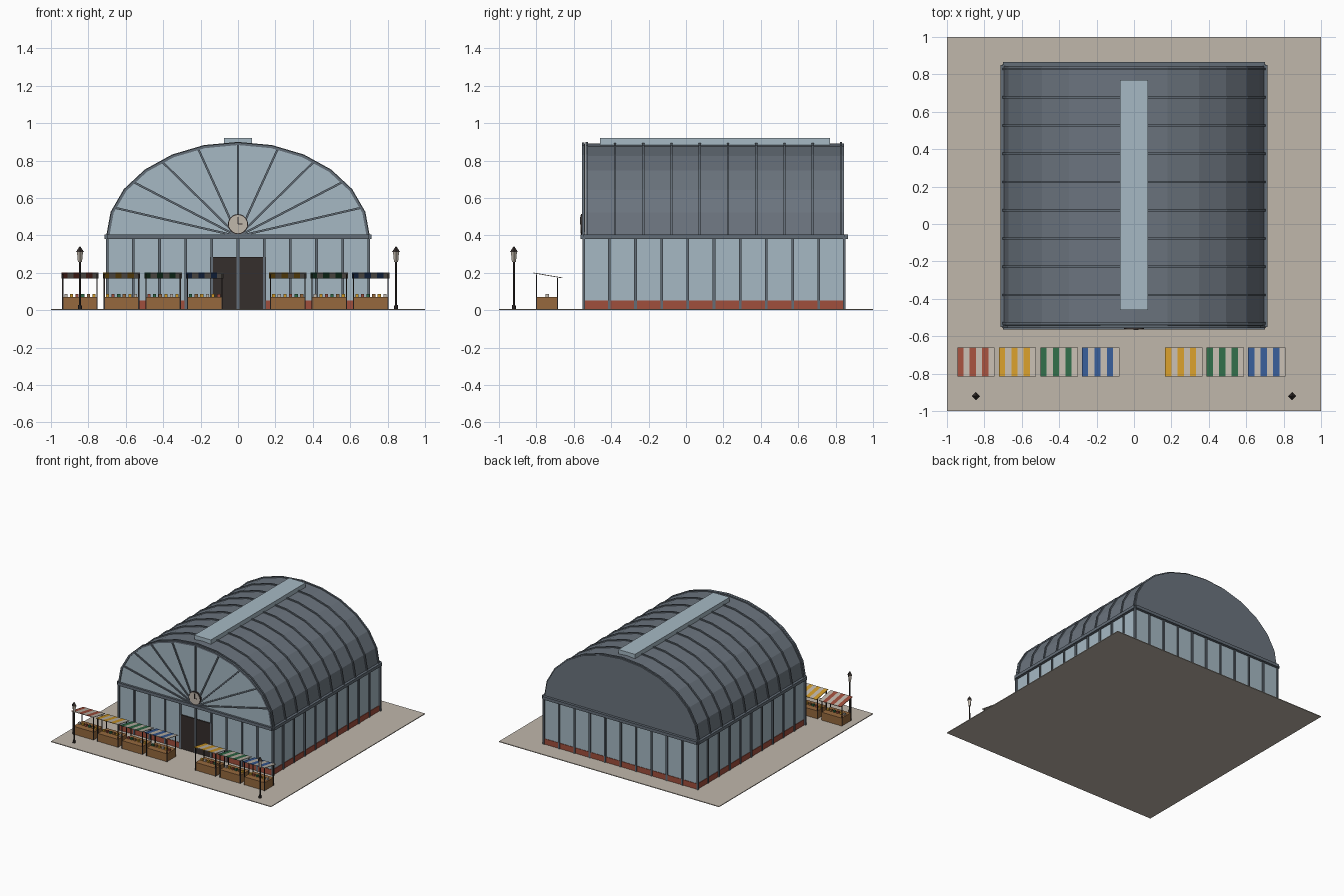
import bpy, bmesh
from math import sin, cos, pi, atan2
from mathutils import Matrix, Vector

cube = bpy.data.objects.get("Cube")
if cube:
    bpy.data.objects.remove(cube, do_unlink=True)


def material(name, code):
    def lin(h):
        c = int(h, 16) / 255
        return c / 12.92 if c < 0.04 else ((c + 0.055) / 1.055) ** 2.4
    col = (lin(code[:2]), lin(code[2:4]), lin(code[4:]), 1)
    m = bpy.data.materials.new(name)
    m.use_nodes = True
    m.diffuse_color = col
    m.node_tree.nodes["Principled BSDF"].inputs["Base Color"].default_value = col
    return m


STONE = material("pale stone", "C0B7AB")
ROOF = material("slate grey", "6B747E")
FRAME = material("steel grey", "636D77")
GLASS = material("pale blue glass", "A6B9C4")
BRICK = material("brick red", "A04E3C")
DARK = material("dark brown", "352E2C")
WOOD = material("wood", "96693D")
YELLOW = material("yellow", "D09A2A")
GREEN = material("green", "2F6A46")
BLUE = material("blue", "365A94")


def finish(name, bm, mat):
    bmesh.ops.recalc_face_normals(bm, faces=bm.faces)
    me = bpy.data.meshes.new(name)
    bm.to_mesh(me)
    bm.free()
    me.materials.append(mat)
    ob = bpy.data.objects.new(name, me)
    bpy.context.collection.objects.link(ob)
    return ob


def box(name, centre, size, mat, rot=None):
    bm = bmesh.new()
    bmesh.ops.create_cube(bm, size=1)
    m = Matrix.Translation(centre) @ (rot or Matrix()) @ Matrix.Diagonal((*size, 1))
    bmesh.ops.transform(bm, matrix=m, verts=bm.verts)
    return finish(name, bm, mat)


def cone(name, base, r1, r2, height, sides, mat, rot=None):
    bm = bmesh.new()
    bmesh.ops.create_cone(bm, cap_ends=True, segments=sides, radius1=r1, radius2=r2, depth=height)
    m = Matrix.Translation(base) @ (rot or Matrix()) @ Matrix.Translation((0, 0, height / 2))
    bmesh.ops.transform(bm, matrix=m, verts=bm.verts)
    return finish(name, bm, mat)


def prism(name, profile, y0, y1, mat):
    """Extrude an x-z outline along y."""
    bm = bmesh.new()
    face = bm.faces.new([bm.verts.new((x, y0, z)) for x, z in profile])
    out = bmesh.ops.extrude_face_region(bm, geom=[face])
    for v in out["geom"]:
        if isinstance(v, bmesh.types.BMVert):
            v.co.y = y1
    return finish(name, bm, mat)


# Main dimensions
HALF, CY, SPRING, RISE = 0.70, 0.15, 0.395, 0.50
FRONT, BACK = CY - HALF, CY + HALF


def arch(grow=0.0, steps=12):
    return [((HALF + grow) * cos(pi * i / steps), SPRING + (RISE + grow) * sin(pi * i / steps))
            for i in range(steps + 1)]


def arch_band(name, inner, outer, y0, y1, mat):
    prism(name, arch(outer) + arch(inner)[::-1], y0, y1, mat)


# Paving and hall body
box("paving", (0, 0, 0.003), (2, 2, 0.006), STONE)
box("glass_walls", (0, CY, 0.2), (1.386, 1.386, 0.39), GLASS)
box("brick_plinth", (0, CY, 0.027), (1.394, 1.394, 0.048), BRICK)
box("door", (0, FRONT + 0.003, 0.145), (0.30, 0.009, 0.28), DARK)

# Wall mullions and eaves beams on all four sides
for i in range(11):
    t = -HALF + 0.14 * i
    for s in (-1, 1):
        box("wall_mullion", (t, CY + s * 0.696, 0.2), (0.014, 0.014, 0.39), FRAME)
        if 0 < i < 10:
            box("wall_mullion", (s * 0.696, CY + t, 0.2), (0.014, 0.014, 0.39), FRAME)
for s in (-1, 1):
    box("eaves_beam", (0, CY + s * HALF, 0.392), (1.4, 0.03, 0.025), FRAME)
    box("eaves_beam", (s * HALF, CY, 0.392), (0.03, 1.4, 0.025), FRAME)

# Barrel roof, ribs and skylight
prism("barrel_roof", arch(-0.004), FRONT + 0.012, BACK - 0.006, ROOF)
for i in range(10):
    y = -0.53 + 0.151 * i
    arch_band("roof_rib", -0.008, 0.005, y - 0.006, y + 0.006, FRAME)
box("skylight", (0, 0.155, 0.902), (0.15, 1.23, 0.036), GLASS)

# Glazed fan gable
prism("fan_glass", arch(-0.006), FRONT + 0.002, FRONT + 0.011, GLASS)
arch_band("fan_rim", -0.012, 0.002, FRONT - 0.006, FRONT + 0.008, FRAME)
for i in range(1, 10):
    a = pi * i / 10
    d = Vector((HALF * cos(a), 0, RISE * sin(a))) * 0.985
    box("fan_bar", Vector((0, FRONT - 0.001, SPRING)) + d / 2, (d.length, 0.012, 0.011),
        FRAME, Matrix.Rotation(-atan2(d.z, d.x), 4, 'Y'))

# Clock
TO_FRONT = Matrix.Rotation(pi / 2, 4, 'X')
cone("clock_rim", (0, FRONT, 0.46), 0.054, 0.054, 0.012, 20, DARK, TO_FRONT)
cone("clock_face", (0, FRONT - 0.004, 0.46), 0.049, 0.049, 0.011, 20, STONE, TO_FRONT)
box("minute_hand", (0, FRONT - 0.016, 0.479), (0.005, 0.003, 0.038), DARK)
box("hour_hand", (0.012, FRONT - 0.016, 0.46), (0.026, 0.003, 0.005), DARK)

# Market stalls, with a gap before the door
CLOTHS = [BRICK, YELLOW, GREEN, BLUE]
GOODS = [STONE, YELLOW, BRICK, GREEN, WOOD, YELLOW]
TILT = Matrix.Rotation(-0.17, 4, 'X')
for n in (0, 1, 2, 3, 5, 6, 7):
    x = -0.845 + 0.2222 * n
    cloth = CLOTHS[n % 4 if n < 4 else n - 4]
    box("stall_counter", (x, -0.742, 0.037), (0.185, 0.116, 0.068), WOOD)
    for sx in (-1, 1):
        for y, top in ((-0.8, 0.19), (-0.688, 0.172)):
            box("stall_post", (x + sx * 0.092, y, top / 2 + 0.002), (0.006, 0.006, top - 0.004), DARK)
    for k in range(6):
        off = (k - 2.5) * 0.0333
        box("awning_stripe", (x + off, -0.738, 0.186), (0.0333, 0.155, 0.004),
            STONE if k % 2 else cloth, TILT)
        box("produce", (x + (k - 2.5) * 0.03, -0.742, 0.078), (0.017, 0.017, 0.016),
            GOODS[(k + n) % 6])

# Street lamps
for s in (-1, 1):
    x, y = s * 0.845, -0.92
    cone("lamp_foot", (x, y, 0.003), 0.012, 0.009, 0.025, 8, DARK)
    cone("lamp_post", (x, y, 0.02), 0.006, 0.005, 0.24, 8, DARK)
    cone("lamp_lantern", (x, y, 0.258), 0.011, 0.016, 0.052, 4, STONE)
    cone("lamp_cap", (x, y, 0.31), 0.022, 0.003, 0.03, 4, DARK)
